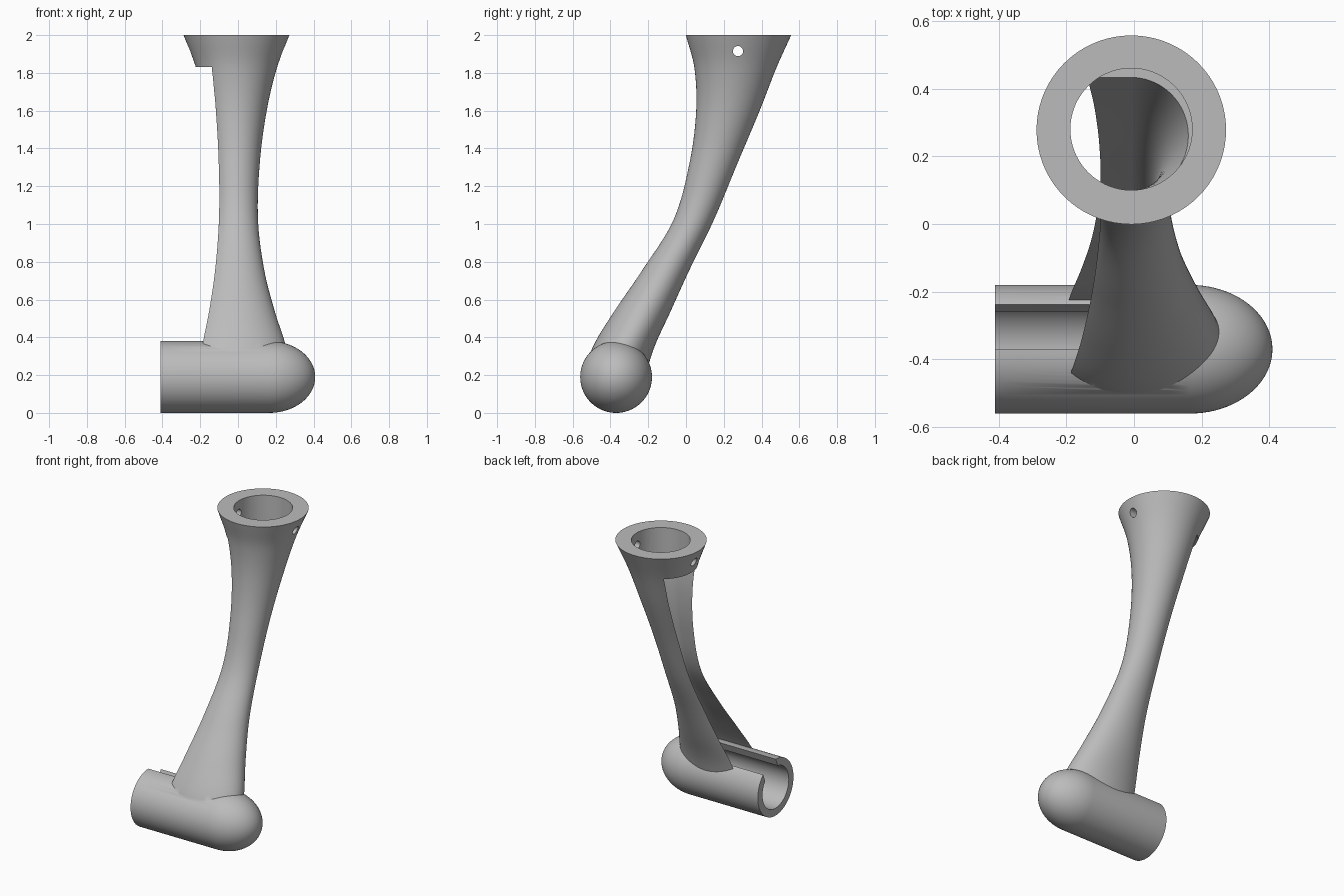
import bpy, bmesh, math
from mathutils import Matrix, Vector

cube = bpy.data.objects.get("Cube")
if cube:
    bpy.data.objects.remove(cube, do_unlink=True)

grey = bpy.data.materials.new("plain_grey")
grey.use_nodes = True
colour = (0.5, 0.5, 0.5, 1)
grey.diffuse_color = colour
grey.node_tree.nodes["Principled BSDF"].inputs["Base Color"].default_value = colour

SEGS = 72
AXIS_X = -0.008              # arm centre line
TUBE_Y, TUBE_Z, TUBE_R, BORE_R = -0.37, 0.19, 0.19, 0.14
WALL = 0.045
TOP_STEP = 1.83

# arm sections: height, centre y, half width x, half width y
KEYS = [(0.18, -0.385, 0.285, 0.165), (0.35, -0.33, 0.262, 0.163),
        (0.53, -0.235, 0.205, 0.15), (0.75, -0.11, 0.148, 0.125),
        (1.02, 0.04, 0.114, 0.107), (1.32, 0.145, 0.123, 0.127),
        (1.6, 0.222, 0.16, 0.168), (TOP_STEP, 0.262, 0.215, 0.218),
        (2.0, 0.278, 0.28, 0.279)]


def section(z):
    """Smooth cubic interpolation of the arm sections at a height."""
    last = len(KEYS) - 1
    i = max(k for k in range(last) if KEYS[k][0] <= z or k == 0)
    a, b = KEYS[i], KEYS[i + 1]
    before, after = KEYS[max(i - 1, 0)], KEYS[min(i + 2, last)]
    h = b[0] - a[0]
    t = (z - a[0]) / h
    out = []
    for c in range(1, len(a)):
        m0 = (b[c] - before[c]) / (b[0] - before[0]) * h
        m1 = (after[c] - a[c]) / (after[0] - a[0]) * h
        d = b[c] - a[c]
        out.append(a[c] + t * (m0 + t * (3 * d - 2 * m0 - m1 + t * (m0 + m1 - 2 * d))))
    return out


def loft(name, rings):
    """Skin closed rings of points and cap both ends."""
    bm = bmesh.new()
    loops = [[bm.verts.new(p) for p in ring] for ring in rings]
    n = len(loops[0])
    for lo, hi in zip(loops, loops[1:]):
        for i in range(n):
            j = (i + 1) % n
            bm.faces.new((lo[i], lo[j], hi[j], hi[i]))
    bm.faces.new(loops[0][::-1])
    bm.faces.new(loops[-1])
    bmesh.ops.recalc_face_normals(bm, faces=bm.faces)
    mesh = bpy.data.meshes.new(name)
    bm.to_mesh(mesh)
    bm.free()
    obj = bpy.data.objects.new(name, mesh)
    mesh.materials.append(grey)
    bpy.context.collection.objects.link(obj)
    return obj


def ring_x(x, r, y=TUBE_Y, z=TUBE_Z, n=SEGS):
    angles = [math.tau * i / n for i in range(n)]
    return [(x, y + r * math.cos(a), z + r * math.sin(a)) for a in angles]


def arm_ring(z, inset=0.0, open_side=False):
    cy, hx, hy = section(z)
    ring = []
    for i in range(SEGS):
        a = math.tau * i / SEGS
        x = (hx - inset) * math.cos(a) + AXIS_X
        if open_side and math.cos(a) < -1e-6:
            x = -0.6
        ring.append((x, cy + (hy - inset) * math.sin(a), z))
    return ring


def heights(low, high, count):
    return [low + (high - low) * i / count for i in range(count + 1)]


def combine(obj, other, operation):
    """Apply a boolean and remove the helper."""
    other.hide_render = True
    mod = obj.modifiers.new("combine", "BOOLEAN")
    mod.operation, mod.object, mod.solver = operation, other, "EXACT"
    graph = bpy.context.evaluated_depsgraph_get()
    mesh = bpy.data.meshes.new_from_object(obj.evaluated_get(graph))
    obj.modifiers.clear()
    obj.data = mesh
    bpy.data.objects.remove(other, do_unlink=True)


# flared arm with a channel open along its right side
arm = loft("flared_arm_with_tube", [arm_ring(z) for z in heights(0.18, 2.0, 56)])
channel = loft("channel_cutter", [arm_ring(z, WALL, True)
                                  for z in heights(0.2, TOP_STEP, 48)])
combine(arm, channel, "DIFFERENCE")

# round socket in the top
socket = loft("socket_cutter", [[(AXIS_X + 0.18 * math.cos(math.tau * i / SEGS),
                                  0.28 + 0.18 * math.sin(math.tau * i / SEGS), z)
                                 for i in range(SEGS)] for z in (TOP_STEP - 0.005, 2.1)])
combine(arm, socket, "DIFFERENCE")

# cross pin hole
pin = loft("pin_cutter", [ring_x(x, 0.027, 0.275, 1.915, 24) for x in (-0.6, 0.6)])
combine(arm, pin, "DIFFERENCE")

# horizontal tube with a rounded nose
nose_start, nose_length = 0.165, 0.244
nose = [ring_x(nose_start + nose_length * math.sin(a), TUBE_R * math.cos(a))
        for a in heights(0, math.pi / 2 - 0.02, 20)]
tube = loft("nose_tube", [ring_x(-0.41, TUBE_R)] + nose)
combine(arm, tube, "UNION")

# tube bore
bore = loft("bore_cutter", [ring_x(x, BORE_R) for x in (-0.6, nose_start)])
combine(arm, bore, "DIFFERENCE")

# straight slot along the tube, tilted to follow the arm
tilt = Matrix.Rotation(math.radians(-22), 3, "X")
base = Vector((0, TUBE_Y, TUBE_Z))
slot = loft("slot_cutter", [[base + tilt @ Vector((x, y, z)) for y, z in
                             ((-0.072, 0), (0.072, 0), (0.072, 0.24), (-0.072, 0.24))]
                            for x in (-0.6, 0.12)])
combine(arm, slot, "DIFFERENCE")

# smooth shading with crisp edges
bpy.ops.object.select_all(action="DESELECT")
arm.select_set(True)
bpy.context.view_layer.objects.active = arm
bpy.ops.object.shade_smooth_by_angle(angle=math.radians(30))
